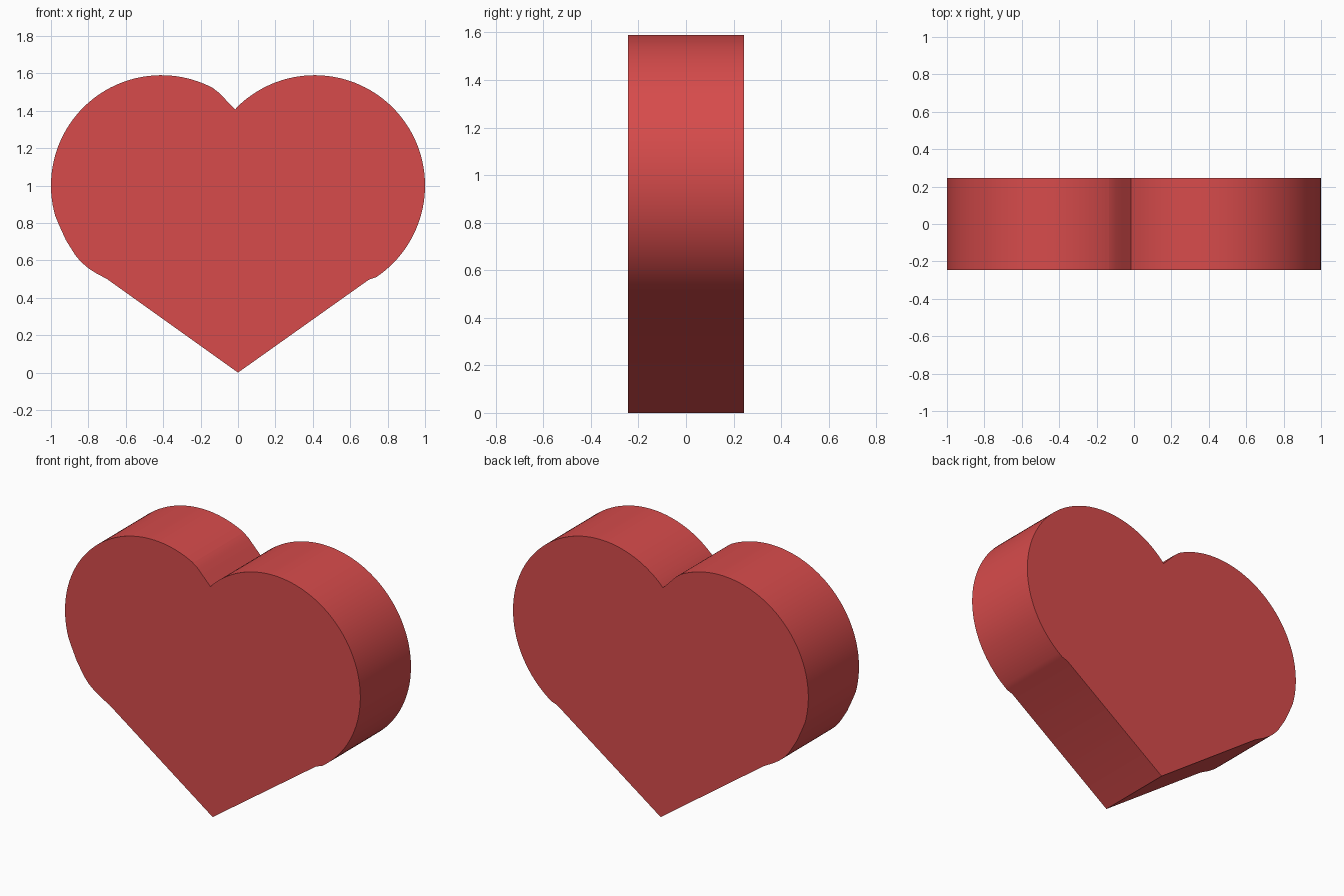
import bpy, bmesh, math

if "Cube" in bpy.data.objects:
    bpy.data.objects.remove(bpy.data.objects["Cube"])

HALF_DEPTH = 0.245
CX, CZ, R = 0.41, 1.0, 0.59


def arc(cx, a0, a1, n):
    """Points on a lobe circle between two angles in degrees."""
    pts = []
    for i in range(n + 1):
        a = math.radians(a0 + (a1 - a0) * i / n)
        pts.append((cx + R * math.cos(a), CZ + R * math.sin(a)))
    return pts


# Heart outline, counter-clockwise seen from the front, starting at the tip
outline = [(0, 0), (0.70, 0.497)]
outline += arc(CX, -56, 134, 64)                       # right lobe
outline += [(-0.015, 1.407)]                           # notch
outline += [(-0.06, 1.453), (-0.10, 1.495), (-0.125, 1.514), (-0.155, 1.532)]
outline += arc(-CX, 62, 196, 46)                       # left lobe
outline += [(-0.955, 0.785), (-0.92, 0.708), (-0.87, 0.628),
            (-0.84, 0.592), (-0.80, 0.558), (-0.76, 0.532), (-0.70, 0.50)]

# Extrude the outline through the depth
bm = bmesh.new()
front = bm.faces.new([bm.verts.new((x, -HALF_DEPTH, z)) for x, z in outline])
ext = bmesh.ops.extrude_face_region(bm, geom=[front], use_keep_orig=True)
for v in ext["geom"]:
    if isinstance(v, bmesh.types.BMVert):
        v.co.y = HALF_DEPTH
bmesh.ops.recalc_face_normals(bm, faces=bm.faces)

mesh = bpy.data.meshes.new("heart")
bm.to_mesh(mesh)
bm.free()
heart = bpy.data.objects.new("heart", mesh)
bpy.context.collection.objects.link(heart)

# Single red colour
red = bpy.data.materials.new("soft red")
red.diffuse_color = (0.68, 0.071, 0.071, 1)
red.use_nodes = True
red.node_tree.nodes["Principled BSDF"].inputs["Base Color"].default_value = red.diffuse_color
mesh.materials.append(red)

# Smooth rim, sharp edges
bpy.context.view_layer.objects.active = heart
heart.select_set(True)
bpy.ops.object.shade_smooth_by_angle(angle=math.radians(30))
